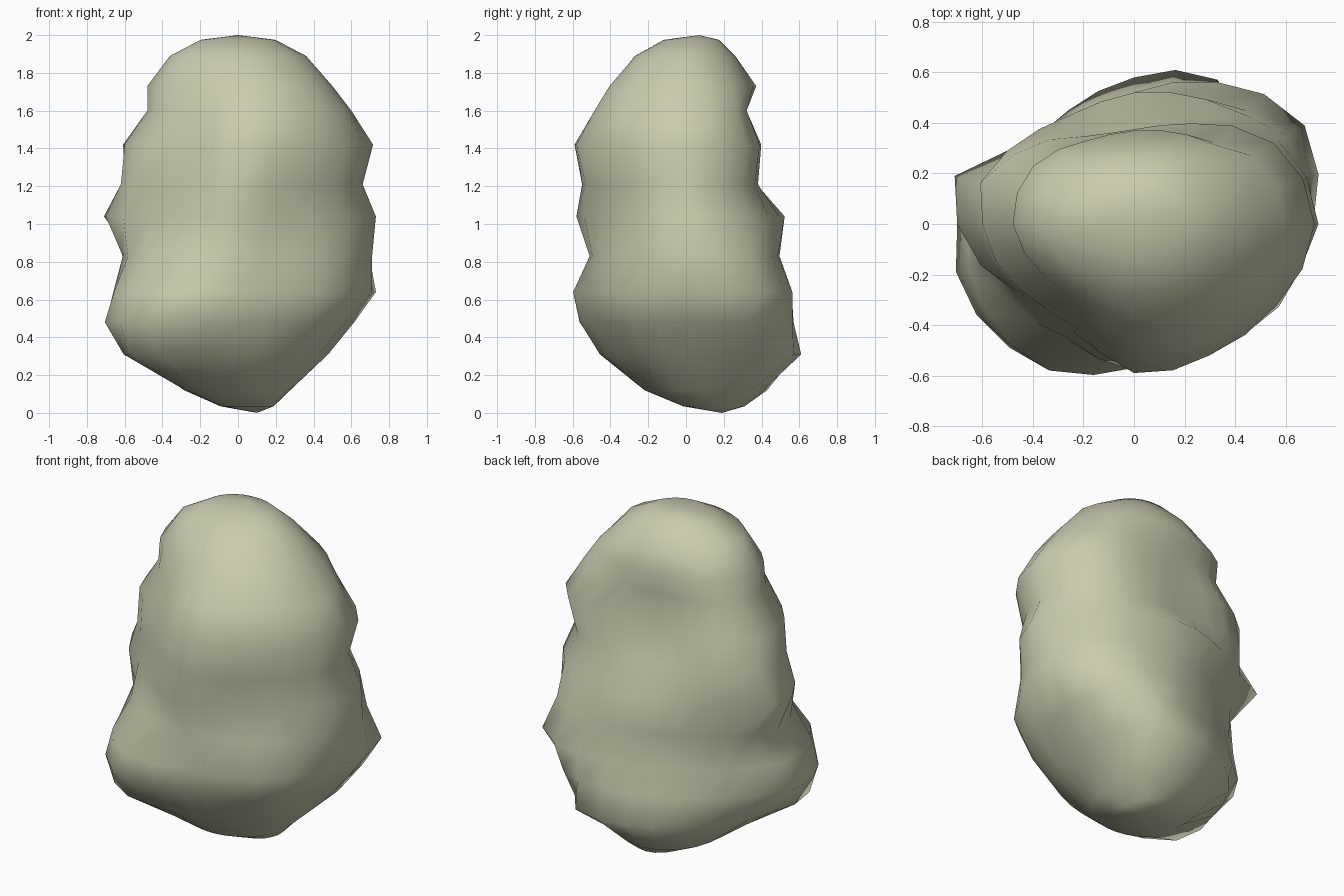
import bpy, bmesh, math
from mathutils import Vector

if "Cube" in bpy.data.objects:
    bpy.data.objects.remove(bpy.data.objects["Cube"])

# Lumpy boulder: height, then radius every 30 degrees starting at +x
SECTIONS = [
    (0.12, .27, .31, .40, .43, .39, .32, .28, .28, .24, .22, .22, .24),
    (0.31, .46, .54, .66, .58, .52, .52, .56, .67, .52, .44, .42, .44),
    (0.48, .59, .68, .65, .53, .51, .54, .70, .72, .65, .52, .51, .59),
    (0.64, .71, .78, .65, .52, .48, .52, .66, .68, .67, .57, .58, .66),
    (0.83, .71, .70, .56, .48, .46, .53, .61, .58, .53, .51, .53, .62),
    (1.04, .73, .66, .57, .52, .50, .58, .70, .54, .52, .58, .54, .62),
    (1.21, .66, .59, .44, .36, .42, .58, .62, .53, .49, .55, .55, .61),
    (1.42, .715, .64, .46, .375, .40, .55, .60, .52, .47, .59, .60, .65),
    (1.60, .60, .54, .37, .31, .34, .45, .48, .43, .41, .48, .52, .57),
    (1.73, .50, .48, .41, .37, .38, .46, .48, .41, .37, .40, .44, .48),
    (1.89, .36, .32, .28, .26, .28, .32, .36, .31, .27, .27, .29, .33),
]
# Local knobs between the given directions: (section, 15-degree step): radius
KNOBS = {(5, 11): .735, (7, 11): .63, (2, 13): .73}


def section_points(index, section):
    """Double the angular resolution with smooth in-between radii."""
    z, r = section[0], section[1:]
    n, pts = len(r), []
    for i in range(n):
        a, b, c, d = (r[(i + k) % n] for k in (-1, 0, 1, 2))
        for j, rad in enumerate((b, (9 * (b + c) - a - d) / 16)):
            step = 2 * i + j
            rad = KNOBS.get((index, step), rad)
            t = math.pi * step / n
            pts.append(Vector((rad * math.cos(t), rad * math.sin(t), z)))
    return pts


def cap_points(pts, pole, z, factor):
    """Shrunken ring between an end section and its pole."""
    return [Vector((*pole.xy.lerp(p.xy, factor), z)) for p in pts]


rings = [section_points(i, s) for i, s in enumerate(SECTIONS)]
bottom, top = Vector((0.1, 0.19, 0)), Vector((0, 0.07, 2))
rings.insert(0, cap_points(rings[0], bottom, 0.035, 0.5))
rings.append(cap_points(rings[-1], top, 1.975, 0.55))

# Skin the sections and close both ends
bm = bmesh.new()
loops = [[bm.verts.new(p) for p in ring] for ring in rings]
n = len(loops[0])
for low, high in zip(loops, loops[1:]):
    for i in range(n):
        k = (i + 1) % n
        bm.faces.new((low[i], low[k], high[k], high[i]))
vb, vt = bm.verts.new(bottom), bm.verts.new(top)
for i in range(n):
    k = (i + 1) % n
    bm.faces.new((vb, loops[0][k], loops[0][i]))
    bm.faces.new((vt, loops[-1][i], loops[-1][k]))
bmesh.ops.recalc_face_normals(bm, faces=bm.faces)
for f in bm.faces:
    f.smooth = True

mesh = bpy.data.meshes.new("boulder")
bm.to_mesh(mesh)
bm.free()

# Pale olive stone
stone = bpy.data.materials.new("stone")
stone.diffuse_color = (0.59, 0.60, 0.43, 1)
stone.use_nodes = True
stone.node_tree.nodes["Principled BSDF"].inputs["Base Color"].default_value = stone.diffuse_color
mesh.materials.append(stone)
bpy.context.collection.objects.link(bpy.data.objects.new("boulder", mesh))
